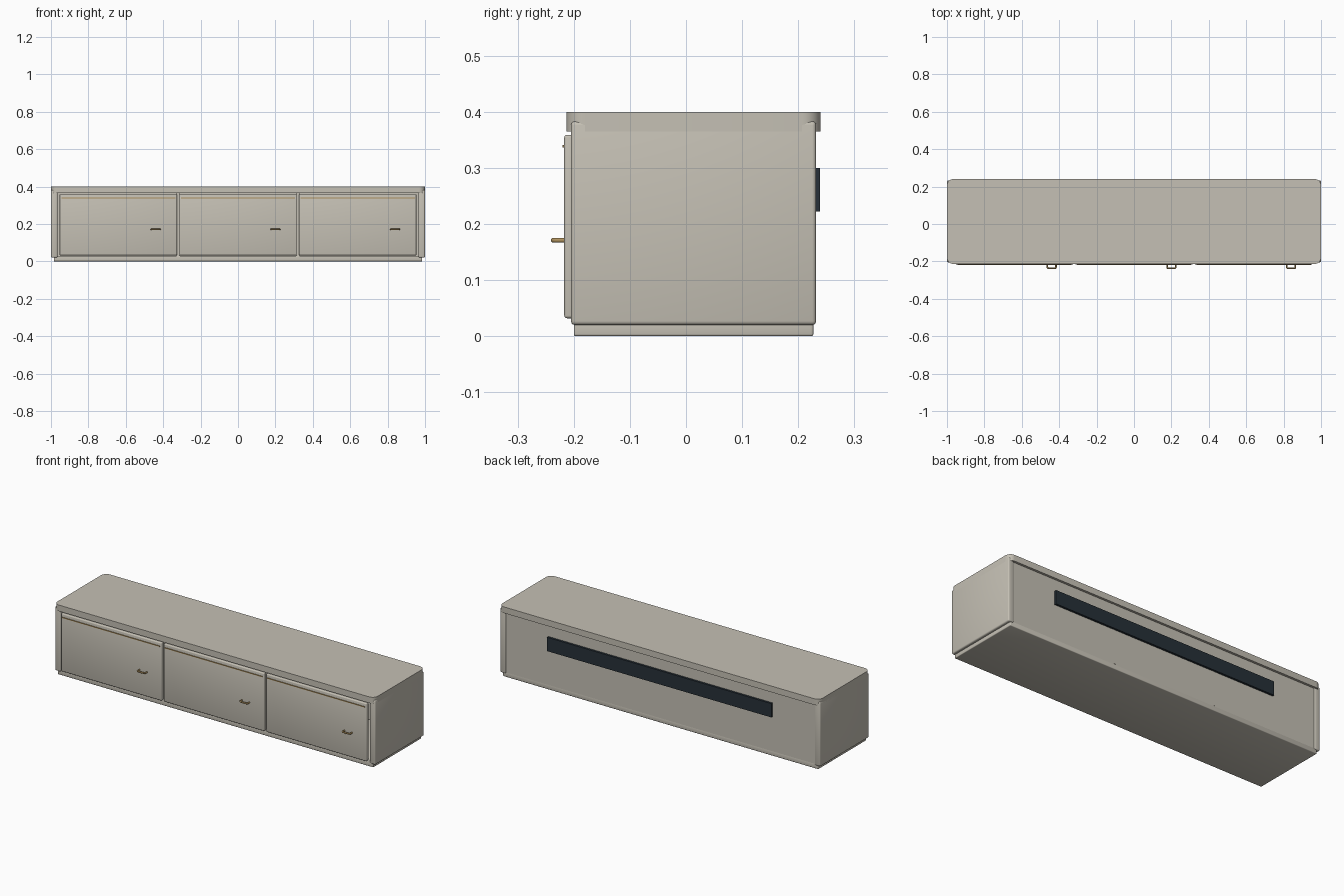
import bpy, bmesh
from mathutils import Vector

if "Cube" in bpy.data.objects:
    bpy.data.objects.remove(bpy.data.objects["Cube"])


def material(name, rgb):
    m = bpy.data.materials.new(name)
    m.diffuse_color = (*rgb, 1)
    m.use_nodes = True
    m.node_tree.nodes["Principled BSDF"].inputs["Base Color"].default_value = m.diffuse_color
    return m


BODY = material("warm_grey", (0.56, 0.53, 0.46))
BRASS = material("brass", (0.42, 0.28, 0.11))
DARK = material("dark_slate", (0.02, 0.03, 0.04))


def smooth(obj):
    bpy.ops.object.select_all(action='DESELECT')
    obj.select_set(True)
    bpy.context.view_layer.objects.active = obj
    bpy.ops.object.shade_smooth_by_angle()


def box(name, x, y, z, mat=BODY, bevel=0.0, upright=0.0):
    """Box from (min, max) ranges; upright rounds only the vertical edges."""
    bm = bmesh.new()
    bmesh.ops.create_cube(bm, size=1)
    for v in bm.verts:
        v.co = Vector(r[0] if c < 0 else r[1] for c, r in zip(v.co, (x, y, z)))
    if upright:
        edges = [e for e in bm.edges
                 if abs(e.verts[0].co.z - e.verts[1].co.z) > 1e-4]
        bmesh.ops.bevel(bm, geom=edges, offset=upright, segments=8,
                        profile=0.5, affect='EDGES')
    if bevel:
        bmesh.ops.bevel(bm, geom=bm.edges[:], offset=bevel, segments=3,
                        profile=0.5, affect='EDGES')
    me = bpy.data.meshes.new(name)
    bm.to_mesh(me)
    bm.free()
    me.materials.append(mat)
    obj = bpy.data.objects.new(name, me)
    bpy.context.collection.objects.link(obj)
    smooth(obj)
    return obj


def handle(name, cx, cz):
    """U-shaped pull: a round rod bent out from the door face."""
    cu = bpy.data.curves.new(name, 'CURVE')
    cu.dimensions = '3D'
    cu.bevel_depth = 0.0045
    cu.bevel_resolution = 3
    cu.use_fill_caps = True
    pts = [(-0.023, -0.212), (-0.023, -0.231), (-0.0215, -0.235),
           (-0.018, -0.2365)]
    pts += [(-px, py) for px, py in reversed(pts)]
    sp = cu.splines.new('POLY')
    sp.points.add(len(pts) - 1)
    for p, (px, py) in zip(sp.points, pts):
        p.co = (cx + px, py, cz, 1)
    cu.materials.append(BRASS)
    obj = bpy.data.objects.new(name, cu)
    bpy.context.collection.objects.link(obj)


# Carcass: top slab, plinth base, back panel
box("top_slab", (-1, 1), (-0.213, 0.24), (0.365, 0.4), upright=0.033)
box("base_panel", (-0.985, 0.985), (-0.2, 0.227), (0, 0.03), bevel=0.004)
box("back_panel", (-0.967, 0.967), (0.213, 0.227), (0.025, 0.367))

# Side panels and inner dividers
for side, label in ((-1, "left"), (1, "right")):
    xs = sorted((side * 0.965, side * 1.0))
    box(f"{label}_side_panel", xs, (-0.205, 0.232), (0.02, 0.383), bevel=0.007)
    xd = (side * 0.32 - 0.009, side * 0.32 + 0.009)
    box(f"{label}_divider", xd, (-0.2, 0.228), (0.028, 0.366))

# Three doors, each with a brass trim strip and a handle
for i, cx in enumerate((-0.64, 0, 0.64), 1):
    box(f"door_{i}", (cx - 0.314, cx + 0.314), (-0.217, -0.197),
        (0.032, 0.359), bevel=0.005)
    box(f"door_trim_{i}", (cx - 0.305, cx + 0.305), (-0.2205, -0.215),
        (0.336, 0.3405), BRASS)
    handle(f"door_handle_{i}", cx + 0.2, 0.171)

# Cable slot plate on the back
box("cable_slot_plate", (-0.7, 0.7), (0.222, 0.239), (0.222, 0.3), DARK)
